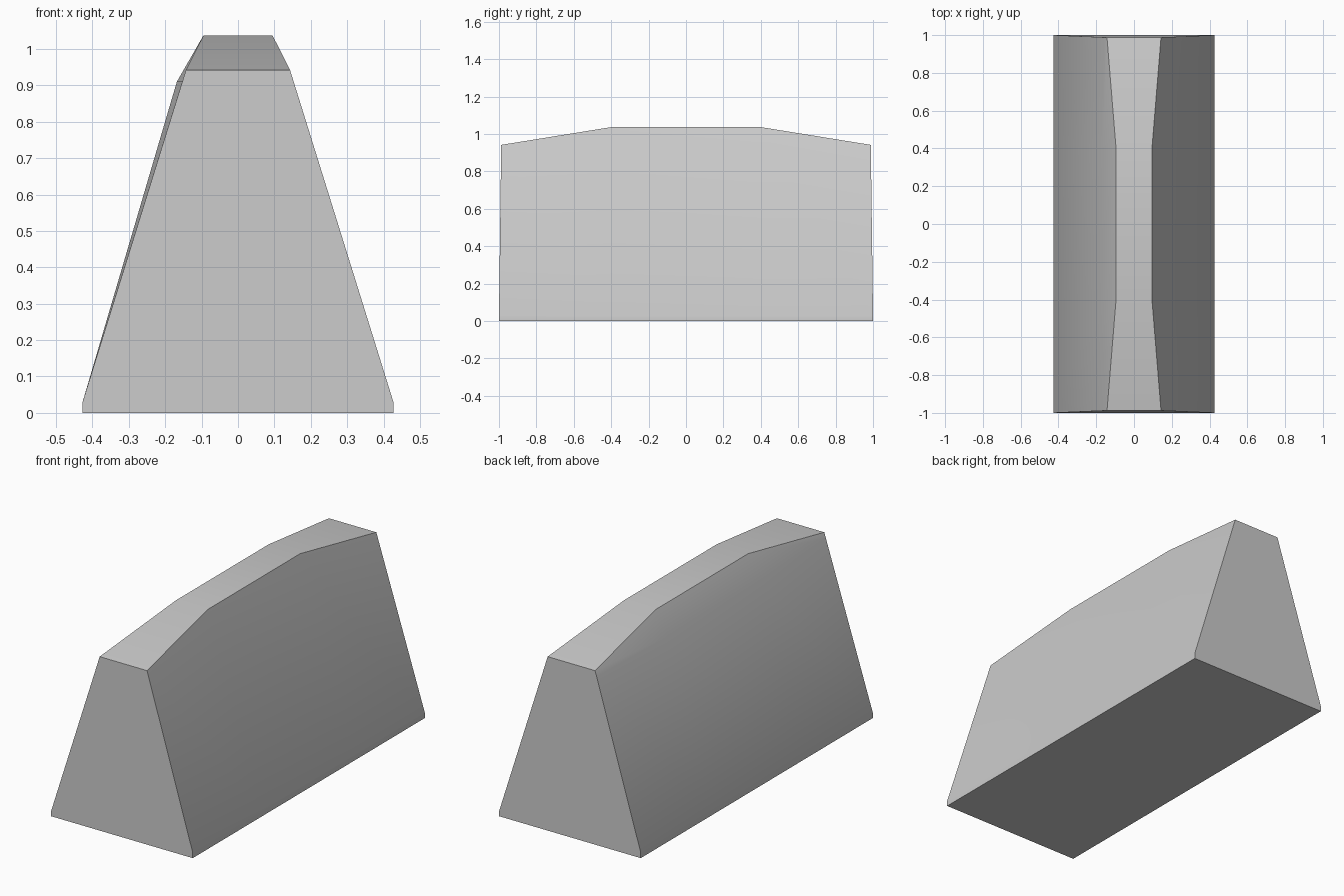
import bpy
import bmesh
import math

if "Cube" in bpy.data.objects:
    bpy.data.objects.remove(bpy.data.objects["Cube"])

# Single plain grey
grey = bpy.data.materials.new("plain_grey")
grey.use_nodes = True
grey.diffuse_color = (0.6, 0.6, 0.6, 1)
grey.node_tree.nodes["Principled BSDF"].inputs["Base Color"].default_value = (0.6, 0.6, 0.6, 1)

BASE = 0.427


def section(bm, y, top_y, half_top, top_z, shoulder):
    """One cross-section, with a slight shoulder on the right-hand slope."""
    points = [(-BASE, y, 0), (-BASE, y, 0.03), (-shoulder, top_y, 0.91),
              (-half_top, top_y, top_z), (half_top, top_y, top_z),
              (BASE, y, 0.03), (BASE, y, 0)]
    return [bm.verts.new(p) for p in points]


# Tapered block: low wide ends, higher and narrower ridge in the middle
bm = bmesh.new()
end = (0.143, 0.942, 0.153)
middle = (0.095, 1.037, 0.168)
rings = [section(bm, -1, -0.988, *end), section(bm, -0.4, -0.4, *middle),
         section(bm, 0.4, 0.4, *middle), section(bm, 1, 0.988, *end)]
for a, b in zip(rings, rings[1:]):
    for i in range(len(a)):
        j = (i + 1) % len(a)
        bm.faces.new((a[i], a[j], b[j], b[i]))
bm.faces.new(rings[0])
bm.faces.new(rings[-1])
bmesh.ops.recalc_face_normals(bm, faces=bm.faces)

mesh = bpy.data.meshes.new("barrier_block")
bm.to_mesh(mesh)
bm.free()
mesh.materials.append(grey)
block = bpy.data.objects.new("barrier_block", mesh)
bpy.context.collection.objects.link(block)

# Soft slopes, crisp corners
bpy.context.view_layer.objects.active = block
block.select_set(True)
bpy.ops.object.shade_smooth_by_angle(angle=math.radians(30))
